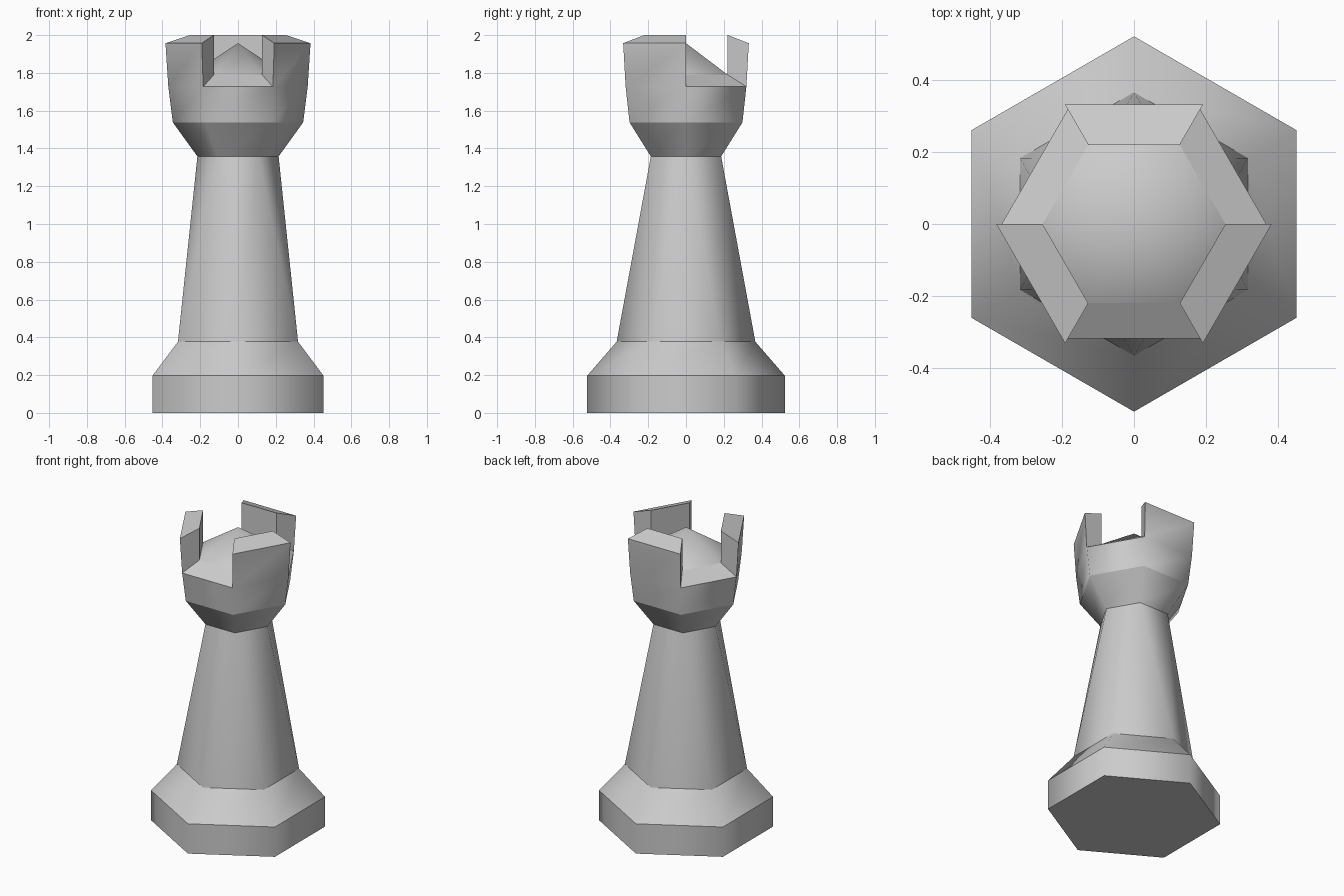
import bpy
import bmesh
from math import cos, sin, radians

cube = bpy.data.objects.get("Cube")
if cube:
    bpy.data.objects.remove(cube, do_unlink=True)

SIDES = 6

grey = bpy.data.materials.new("stone grey")
grey.use_nodes = True
grey.diffuse_color = (0.6, 0.6, 0.6, 1)
grey.node_tree.nodes["Principled BSDF"].inputs["Base Color"].default_value = (0.6, 0.6, 0.6, 1)


class Part:
    """Mesh whose faces are smooth inside a group and sharp between groups."""

    def __init__(self, name):
        self.name, self.bm, self.group = name, bmesh.new(), {}

    def ring(self, radius, z, turn):
        angles = [radians(turn + 360 * i / SIDES) for i in range(SIDES)]
        return [self.bm.verts.new((radius * cos(a), radius * sin(a), z)) for a in angles]

    def face(self, group, *verts):
        self.group[self.bm.faces.new(verts)] = group

    def side(self, group, low, high, i):
        j = (i + 1) % SIDES
        self.face(group, low[i], low[j], high[j], high[i])

    def finish(self):
        for f in self.bm.faces:
            f.smooth = True
        for e in self.bm.edges:
            e.smooth = len({self.group[f] for f in e.link_faces}) == 1
        mesh = bpy.data.meshes.new(self.name)
        self.bm.to_mesh(mesh)
        self.bm.free()
        mesh.materials.append(grey)
        bpy.context.collection.objects.link(bpy.data.objects.new(self.name, mesh))


# Base: upright plinth with a sloping shoulder
base = Part("base")
foot = base.ring(0.523, 0, 30)
edge = base.ring(0.523, 0.197, 30)
top = base.ring(0.367, 0.377, 30)
base.face("bottom", *reversed(foot))
for i in range(SIDES):
    base.side("plinth", foot, edge, i)
    base.side("shoulder", edge, top, i)
base.finish()

# Shaft: tapers while turning half a side, in alternating triangles
shaft = Part("shaft")
low = shaft.ring(0.367, 0.377, 30)
high = shaft.ring(0.215, 1.358, 60)
for i in range(SIDES):
    j = (i + 1) % SIDES
    shaft.face("shaft", low[i], low[j], high[i])
    shaft.face("shaft", low[j], high[j], high[i])
shaft.finish()

# Head: flared cup, pointed roof, battlements on every other side
head = Part("head")
neck = head.ring(0.215, 1.358, 0)
cup = head.ring(0.345, 1.538, 0)
sill = head.ring(0.369, 1.727, 0)
rim = head.ring(0.384, 1.957, 0)
inner_low = head.ring(0.255, 1.79, 0)
inner_top = head.ring(0.255, 2.0, 0)
apex = head.bm.verts.new((0, 0, 1.957))
for i in range(SIDES):
    j = (i + 1) % SIDES
    head.side("flare", neck, cup, i)
    head.side("outside", cup, sill, i)
    head.face("roof", inner_low[i], inner_low[j], apex)
    if i % 2:
        head.side("outside", sill, rim, i)
        head.side(("crown", i), rim, inner_top, i)
        head.side(("inside", i), inner_top, inner_low, i)
        head.face(("end", i), inner_low[i], sill[i], rim[i], inner_top[i])
        head.face(("far end", i), inner_top[j], rim[j], sill[j], inner_low[j])
    else:
        head.side(("gap", i), sill, inner_low, i)
head.finish()
